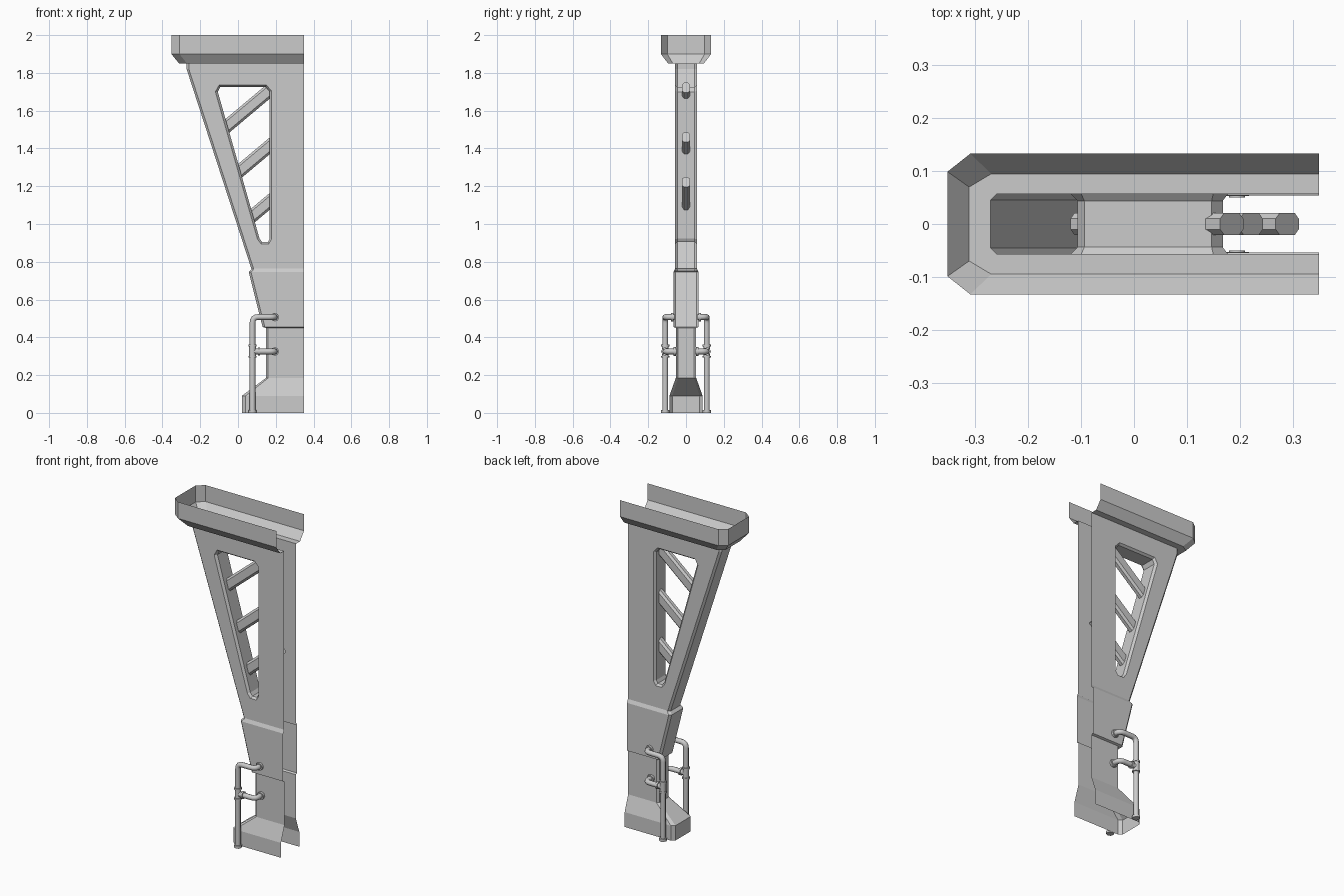
import bpy, bmesh, math
from mathutils import Vector

if "Cube" in bpy.data.objects:
    bpy.data.objects.remove(bpy.data.objects["Cube"])

BACK = 0.35  # the shell is open along this plane


def mesh_object(name, bm, normals=True):
    bmesh.ops.remove_doubles(bm, verts=bm.verts, dist=1e-5)
    if normals:
        bmesh.ops.recalc_face_normals(bm, faces=bm.faces)
    me = bpy.data.meshes.new(name)
    bm.to_mesh(me)
    bm.free()
    ob = bpy.data.objects.new(name, me)
    bpy.context.collection.objects.link(ob)
    return ob


def loft(bm, sections, sides=True):
    """U-shaped sections (z, front x, half width, chamfer x, chamfer y), bottom to top."""
    rows = []
    for z, x, w, cx, cy in sections:
        pts = [(BACK, w), (x + cx, w), (x, w - cy), (x, cy - w), (x + cx, -w), (BACK, -w)]
        rows.append([bm.verts.new((px, py, z)) for px, py in pts])
    for a, b in zip(rows, rows[1:]):
        for i in range(5):
            if sides or i not in (0, 4):
                bm.faces.new((a[i], a[i + 1], b[i + 1], b[i]))


def shell(name, sections):
    bm = bmesh.new()
    loft(bm, sections)
    return mesh_object(name, bm)


C = 0.012
W = 0.057
# Flared head, with a ledge joining the leg
shell("head_trough", [(1.85, -0.272, W, C, C), (1.85, -0.312, 0.095, 0.042, 0.025),
                      (1.90, -0.353, 0.133, 0.043, 0.034), (2.0, -0.353, 0.133, 0.043, 0.034)])
# Sleeve around the narrow part of the leg
shell("sleeve", [(0.45, 0.148, 0.054, C, C), (0.455, 0.13, 0.067, C, C),
                 (0.745, 0.057, 0.067, C, C), (0.765, 0.075, W, C, C)])
# Lower leg and flared foot
shell("foot", [(0, 0.02, 0.088, 0.02, 0.016), (0.09, 0.02, 0.088, 0.02, 0.016),
               (0.185, 0.148, 0.054, C, C), (0.45, 0.148, 0.054, C, C)])

# Upper leg: sloping front band, two pierced side panels and the window lining
bm = bmesh.new()
loft(bm, [(0.75, 0.075, W, C, C), (1.82, -0.272, W, C, C), (1.85, -0.272, W, C, C)], sides=False)
window = [(-0.12, 1.70), (-0.10, 1.735), (0.15, 1.735), (0.178, 1.705),
          (0.178, 0.92), (0.163, 0.895), (0.122, 0.895), (0.103, 0.92)]
inner = [(-0.107, 1.70), (-0.094, 1.725), (0.147, 1.725), (0.168, 1.70),
         (0.168, 0.923), (0.159, 0.905), (0.128, 0.905), (0.114, 0.923)]
outline = [(-0.26, 1.82), (-0.26, 1.85), (0.15, 1.85), (BACK, 1.85),
           (BACK, 0.92), (BACK, 0.75), (0.122, 0.75), (0.087, 0.75)]
rings = [(outline, -W), (window, -W), (inner, -0.044), (inner, 0.044), (window, W), (outline, W)]
loops = [[bm.verts.new((x, y, z)) for x, z in pts] for pts, y in rings]
for a, b in zip(loops, loops[1:]):
    for i in range(8):
        j = (i + 1) % 8
        bm.faces.new((a[i], a[j], b[j], b[i]))
mesh_object("upper_leg", bm)

# Chamfered diagonal braces through the window
profile = [(-0.021, -0.022), (-0.010, -0.034), (0.010, -0.034), (0.021, -0.022),
           (0.021, 0.022), (0.010, 0.034), (-0.010, 0.034), (-0.021, 0.022)]
ang = math.radians(40)
along = Vector((math.cos(ang), 0, math.sin(ang)))
up = Vector((-math.sin(ang), 0, math.cos(ang)))
for n, (end, length) in enumerate([((0.185, 1.722), 0.37), ((0.222, 1.459), 0.33),
                                   ((0.29, 1.222), 0.33)]):
    bm = bmesh.new()
    tip = Vector((end[0], 0, end[1]))
    ends = []
    for base in (tip - along * length, tip):
        ends.append([bm.verts.new(base + Vector((0, y, 0)) + up * h) for y, h in profile])
    a, b = ends
    for i in range(8):
        j = (i + 1) % 8
        bm.faces.new((a[i], a[j], b[j], b[i]))
    bm.faces.new(a)
    bm.faces.new(b)
    mesh_object("brace_%d" % (n + 1), bm)


def tube(name, pts, radius, bend=0.03):
    """Round tube along a path whose corners are rounded off."""
    pts = [Vector(p) for p in pts]
    path = [pts[0]]
    for a, p, b in zip(pts, pts[1:], pts[2:]):
        s, e = p + (a - p).normalized() * bend, p + (b - p).normalized() * bend
        for k in range(5):
            t = k / 4
            path.append(s * (1 - t) ** 2 + p * 2 * t * (1 - t) + e * t * t)
    path.append(pts[-1])
    cu = bpy.data.curves.new(name, 'CURVE')
    cu.dimensions = '3D'
    cu.bevel_depth = radius
    cu.bevel_resolution = 2
    cu.use_fill_caps = True
    sp = cu.splines.new('POLY')
    sp.points.add(len(path) - 1)
    for q, v in zip(sp.points, path):
        q.co = (*v, 1)
    ob = bpy.data.objects.new(name, cu)
    bpy.context.collection.objects.link(ob)
    bpy.ops.object.select_all(action='DESELECT')
    ob.select_set(True)
    bpy.context.view_layer.objects.active = ob
    bpy.ops.object.convert(target='MESH')
    bpy.ops.object.shade_smooth_by_angle(angle=math.radians(50))


# Pipework on both sides of the leg
PX, JX = 0.077, 0.195
for side, s in (("front", -1), ("back", 1)):
    y = 0.110 * s
    tube(side + "_riser_pipe", [(PX, y, 0), (PX, y, 0.507), (JX, y, 0.507), (JX, 0.06 * s, 0.507)], 0.0155)
    tube(side + "_branch_pipe", [(PX, y, 0.325), (JX, y, 0.325), (JX, 0.05 * s, 0.325)], 0.0155)
    tube(side + "_pipe_base", [(PX, y, 0), (PX, y, 0.016)], 0.022)
    tube(side + "_tee_body", [(PX, y, 0.292), (PX, y, 0.358)], 0.018)
    for z in (0.292, 0.352):
        tube(side + "_tee_collar", [(PX, y, z), (PX, y, z + 0.01)], 0.022)
    tube(side + "_branch_collar", [(PX + 0.028, y, 0.325), (PX + 0.04, y, 0.325)], 0.022)
    for z, wall in ((0.507, 0.066), (0.325, 0.053)):
        tube(side + "_wall_flange", [(JX, wall * s, z), (JX, (wall + 0.014) * s, z)], 0.023)
